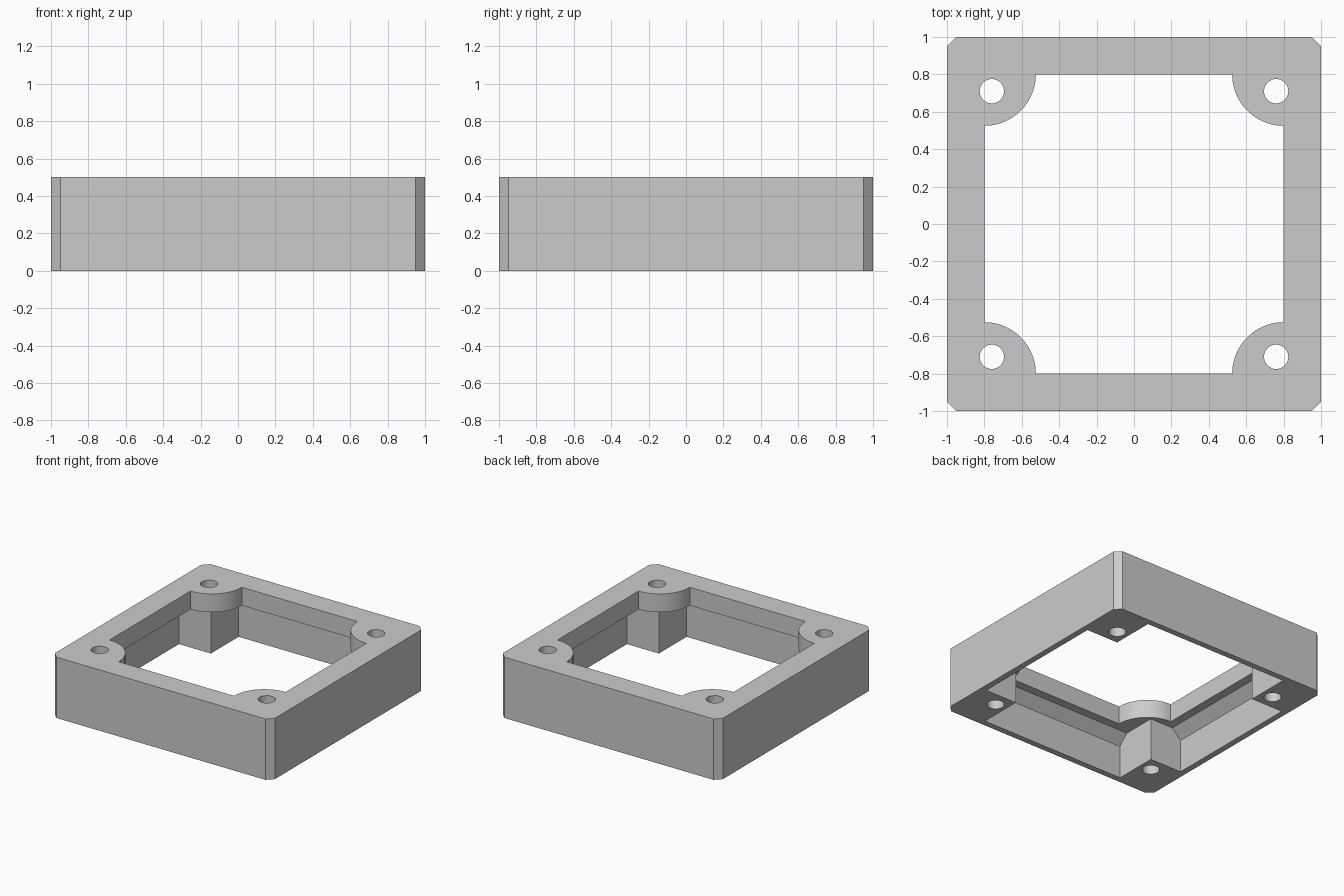
import bpy, bmesh, math
from mathutils import Vector

if "Cube" in bpy.data.objects:
    bpy.data.objects.remove(bpy.data.objects["Cube"], do_unlink=True)

HEIGHT = 0.5
WALL_IN = 0.95               # inner face of the thin lower wall
LIP_IN = 0.8                 # inner edge of the top lip
LIP_Z = 0.35                 # underside of the lip
BEVEL = 0.08                 # sloped support under the lip
POST_X, POST_Y = 0.66, 0.59  # inner faces of the corner posts
CORNERS = [(1, 1), (-1, 1), (-1, -1), (1, -1)]

grey = bpy.data.materials.new("plain_grey")
grey.use_nodes = True
grey.diffuse_color = (0.6, 0.6, 0.6, 1)
grey.node_tree.nodes["Principled BSDF"].inputs["Base Color"].default_value = grey.diffuse_color


def prism(name, points, sweep):
    """Closed solid from a planar outline swept along a vector."""
    bm = bmesh.new()
    face = bm.faces.new([bm.verts.new(p) for p in points])
    moved = bmesh.ops.extrude_face_region(bm, geom=[face])["geom"]
    bmesh.ops.translate(bm, vec=Vector(sweep),
                        verts=[v for v in moved if isinstance(v, bmesh.types.BMVert)])
    bmesh.ops.recalc_face_normals(bm, faces=bm.faces)
    mesh = bpy.data.meshes.new(name)
    bm.to_mesh(mesh)
    bm.free()
    mesh.materials.append(grey)
    obj = bpy.data.objects.new(name, mesh)
    bpy.context.collection.objects.link(obj)
    return obj


def cut(target, cutter):
    cutter.hide_render = True
    mod = target.modifiers.new("cut", "BOOLEAN")
    mod.operation, mod.solver, mod.object = "DIFFERENCE", "EXACT", cutter
    bpy.context.view_layer.objects.active = target
    bpy.ops.object.modifier_apply(modifier=mod.name)
    bpy.data.objects.remove(cutter, do_unlink=True)


# Outer block with clipped vertical corners
outline = []
for sx, sy in CORNERS:
    pair = [(sx, sy * 0.95, 0), (sx * 0.95, sy, 0)]
    outline += pair if sx * sy > 0 else pair[::-1]
frame = prism("mounting_frame", outline, (0, 0, HEIGHT))

# Lower cavity: two crossing channels leave the four corner posts
section = [(-WALL_IN, -0.1), (WALL_IN, -0.1), (WALL_IN, LIP_Z - BEVEL),
           (WALL_IN - BEVEL, LIP_Z), (BEVEL - WALL_IN, LIP_Z), (-WALL_IN, LIP_Z - BEVEL)]
cut(frame, prism("channel_y", [(-POST_X, a, z) for a, z in section], (2 * POST_X, 0, 0)))
cut(frame, prism("channel_x", [(a, -POST_Y, z) for a, z in section], (0, 2 * POST_Y, 0)))

# Lip opening with a quarter-round screw boss at each corner
opening = []
STEPS = 24
for i, (sx, sy) in enumerate(CORNERS):
    for k in range(STEPS + 1):
        t = math.radians(270 + 90 * i - 90 * k / STEPS)
        opening.append((sx * LIP_IN + 0.275 * math.cos(t),
                        sy * LIP_IN + 0.275 * math.sin(t), 0.3))
cut(frame, prism("lip_opening", opening, (0, 0, HEIGHT)))

# Screw holes through the posts
for sx, sy in CORNERS:
    ring = [(sx * 0.76 + 0.065 * math.cos(math.tau * k / 40),
             sy * 0.71 + 0.065 * math.sin(math.tau * k / 40), -0.1) for k in range(40)]
    cut(frame, prism("screw_hole", ring, (0, 0, HEIGHT + 0.2)))

bpy.ops.object.select_all(action="DESELECT")
frame.select_set(True)
bpy.context.view_layer.objects.active = frame
bpy.ops.object.shade_smooth_by_angle(angle=math.radians(30))
